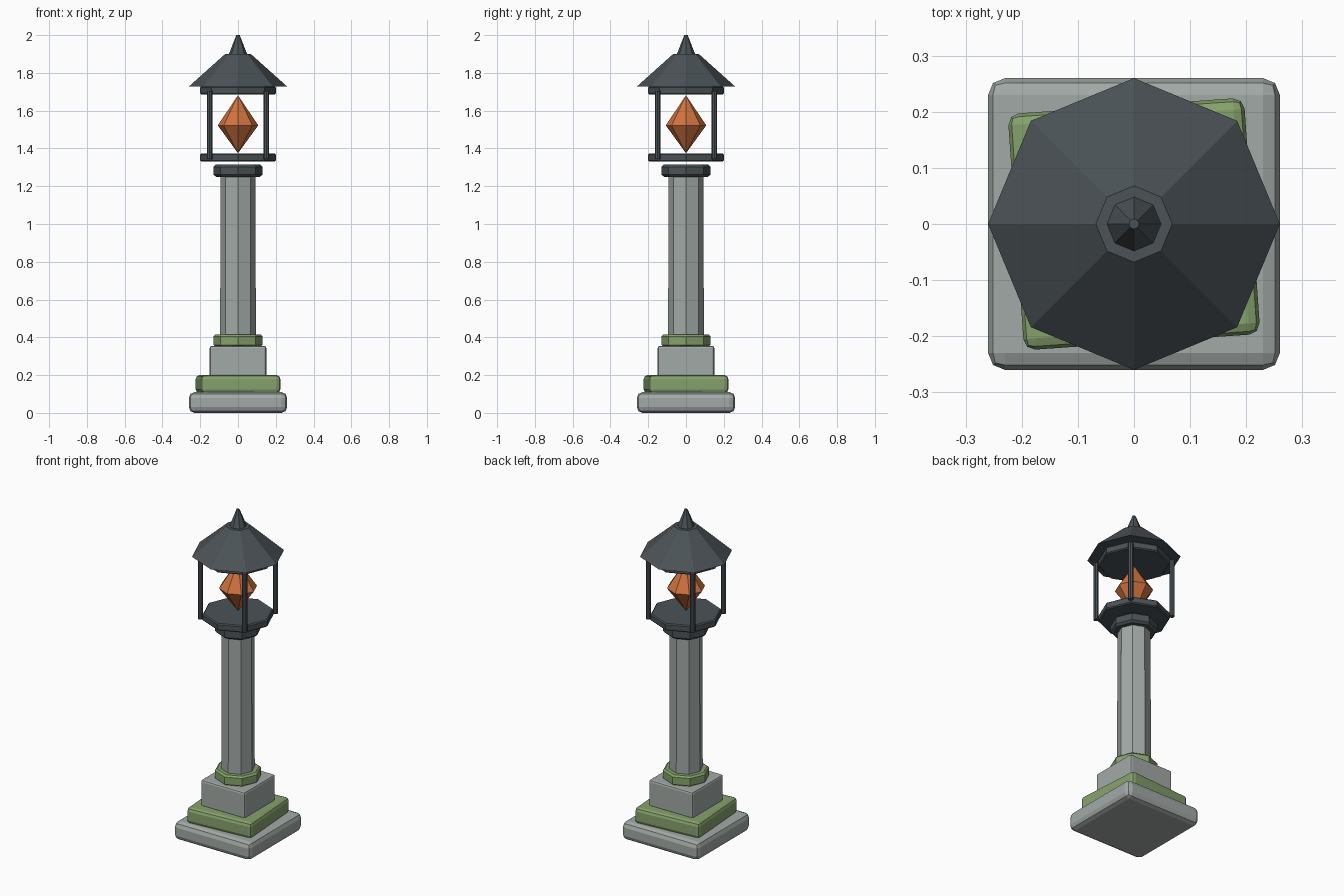
import bpy, math

if "Cube" in bpy.data.objects:
    bpy.data.objects.remove(bpy.data.objects["Cube"])

def material(name, rgb):
    m = bpy.data.materials.new(name)
    m.diffuse_color = (*rgb, 1)
    m.use_nodes = True
    m.node_tree.nodes["Principled BSDF"].inputs["Base Color"].default_value = m.diffuse_color
    return m

STONE = material("stone", (0.36, 0.40, 0.38))
MOSS = material("moss", (0.24, 0.36, 0.15))
IRON = material("iron", (0.07, 0.085, 0.095))
AMBER = material("amber", (0.62, 0.17, 0.05))

def finish(name, mat, bevel=0, segments=1):
    ob = bpy.context.object
    ob.name = name
    ob.data.materials.append(mat)
    if bevel:
        mod = ob.modifiers.new("bevel", 'BEVEL')
        mod.width, mod.segments = bevel, segments
        mod.limit_method = 'ANGLE'
        mod.angle_limit = math.radians(50)
    return ob

def slab(name, half, z0, z1, mat, bevel, turn=0):
    bpy.ops.mesh.primitive_cube_add(size=1, location=(0, 0, (z0 + z1) / 2),
                                    rotation=(0, 0, math.radians(turn)))
    bpy.context.object.scale = (2 * half, 2 * half, z1 - z0)
    bpy.ops.object.transform_apply(location=False, rotation=False, scale=True)
    return finish(name, mat, bevel, 2)

def octagon(name, r0, r1, z0, z1, mat, bevel=0, xy=(0, 0), sides=8):
    bpy.ops.mesh.primitive_cone_add(vertices=sides, radius1=r0, radius2=r1, depth=z1 - z0,
                                    location=(*xy, (z0 + z1) / 2))
    return finish(name, mat, bevel)

# Stepped base
slab("base_slab", 0.26, 0, 0.11, STONE, 0.03)
slab("mossy_step", 0.211, 0.105, 0.20, MOSS, 0.02, turn=4)
slab("pedestal", 0.15, 0.19, 0.355, STONE, 0.012)

# Column with moss ring and iron collar
octagon("moss_ring", 0.13, 0.13, 0.35, 0.415, MOSS, 0.01)
octagon("column", 0.095, 0.092, 0.35, 1.26, STONE)
octagon("collar", 0.13, 0.13, 1.25, 1.315, IRON, 0.012)

# Lantern cage
octagon("lantern_floor", 0.20, 0.20, 1.33, 1.373, IRON, 0.006)
octagon("lantern_top_plate", 0.20, 0.20, 1.685, 1.728, IRON, 0.006)
for sx in (-1, 1):
    for sy in (-1, 1):
        octagon("cage_post", 0.015, 0.015, 1.345, 1.705, IRON, xy=(sx * 0.15, sy * 0.15))

# Glowing crystal
octagon("crystal_lower", 0, 0.107, 1.375, 1.522, AMBER)
octagon("crystal_upper", 0.107, 0, 1.522, 1.682, AMBER)

# Roof and finial
octagon("roof", 0.26, 0.068, 1.728, 1.90, IRON)
octagon("finial", 0.052, 0.009, 1.89, 2.0, IRON)
